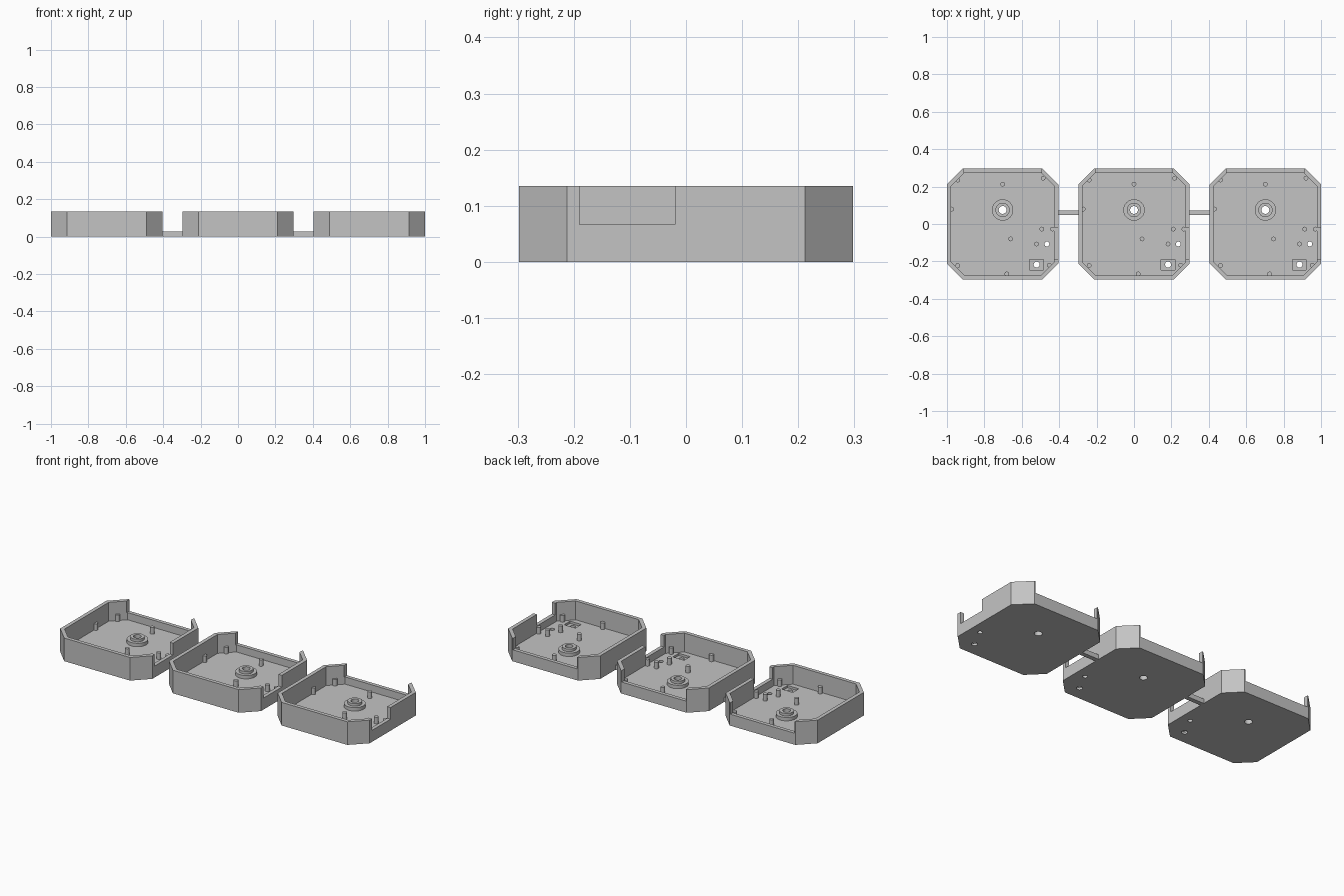
import bpy, bmesh, math

if "Cube" in bpy.data.objects:
    bpy.data.objects.remove(bpy.data.objects["Cube"])

PITCH, HALF, CHAMFER, WALL = 0.7025, 0.2975, 0.085, 0.022
HEIGHT, FLOOR, SILL = 0.135, 0.025, 0.067

grey = bpy.data.materials.new("plastic grey")
grey.diffuse_color = (0.55, 0.55, 0.55, 1)
grey.use_nodes = True
grey.node_tree.nodes["Principled BSDF"].inputs["Base Color"].default_value = grey.diffuse_color


def make(name, bm):
    bmesh.ops.recalc_face_normals(bm, faces=bm.faces)
    me = bpy.data.meshes.new(name)
    bm.to_mesh(me)
    bm.free()
    me.materials.append(grey)
    ob = bpy.data.objects.new(name, me)
    bpy.context.collection.objects.link(ob)
    return ob


def prism(name, pts, z0, z1):
    bm = bmesh.new()
    face = bm.faces.new([bm.verts.new((x, y, z0)) for x, y in pts])
    top = bmesh.ops.extrude_face_region(bm, geom=[face])["geom"]
    bmesh.ops.translate(bm, vec=(0, 0, z1 - z0),
                        verts=[v for v in top if isinstance(v, bmesh.types.BMVert)])
    return make(name, bm)


def box(name, x0, x1, y0, y1, z0, z1):
    return prism(name, [(x0, y0), (x1, y0), (x1, y1), (x0, y1)], z0, z1)


def circle(cx, cy, r, n=24):
    return [(cx + r * math.cos(2 * math.pi * i / n),
             cy + r * math.sin(2 * math.pi * i / n)) for i in range(n)]


def octagon(h, c):
    k = h - c
    return [(-k, -h), (k, -h), (h, -k), (h, k), (k, h), (-k, h), (-h, k), (-h, -k)]


def cut(ob, cutter):
    mod = ob.modifiers.new("cut", 'BOOLEAN')
    mod.operation, mod.solver, mod.object = 'DIFFERENCE', 'EXACT', cutter
    bpy.context.view_layer.objects.active = ob
    bpy.ops.object.modifier_apply(modifier=mod.name)
    bpy.data.objects.remove(cutter)


# Tray shell: hollow chamfered box with lowered walls and floor openings
tray = prism("tray", octagon(HALF, CHAMFER), 0, HEIGHT)
inner_chamfer = CHAMFER - WALL * (2 - math.sqrt(2))
cut(tray, prism("cavity", octagon(HALF - WALL, inner_chamfer), FLOOR, 0.3))
cut(tray, box("side_notch", 0.26, 0.35, -0.19, -0.02, SILL, 0.3))
cut(tray, box("back_notch", -0.207, 0.207, 0.26, 0.35, SILL, 0.3))
cut(tray, box("pocket", 0.145, 0.218, -0.245, -0.19, 0.012, 0.3))
for x, y, r in [(0, 0.075, 0.021), (0.182, -0.217, 0.016), (0.237, -0.107, 0.013)]:
    cut(tray, prism("hole", circle(x, y, r), -0.1, 0.1))

# Stepped ring around the main hole
bm = bmesh.new()
profile = [(0.021, FLOOR), (0.057, FLOOR), (0.057, 0.045),
           (0.038, 0.045), (0.038, 0.06), (0.021, 0.06)]
rings = [[bm.verts.new((x, y, z)) for x, y in circle(0, 0.075, r)] for r, z in profile]
for a, b in zip(rings, rings[1:] + rings[:1]):
    for i in range(24):
        j = (i + 1) % 24
        bm.faces.new((a[i], a[j], b[j], b[i]))
boss = make("boss", bm)

# Small pegs on the floor and against the walls
pegs = [(0, 0.213), (0.043, -0.08), (0.21, -0.027), (0.182, -0.107),
        (0.267, -0.027), (-0.272, 0.08), (0.022, -0.267),
        (-0.24, 0.235), (0.217, 0.245), (-0.24, -0.222), (0.25, -0.22)]
posts = [prism("peg", circle(x, y, 0.0125, 16), FLOOR - 0.005, 0.063) for x, y in pegs]

for ob in [boss] + posts:
    for p in ob.data.polygons:
        p.use_smooth = abs(p.normal.z) < 0.5
    ob.data.set_sharp_from_angle(angle=math.radians(35))

# Repeat the tray three times along x
for part in [tray, boss] + posts:
    for dx in (-PITCH, PITCH):
        copy = part.copy()
        copy.location.x = dx
        bpy.context.collection.objects.link(copy)

# Thin bars linking the trays
for s in (-1, 1):
    xa, xb = sorted((s * (HALF - 0.005), s * (PITCH - HALF + 0.005)))
    box("link_bar", xa, xb, 0.047, 0.073, 0, 0.027)
